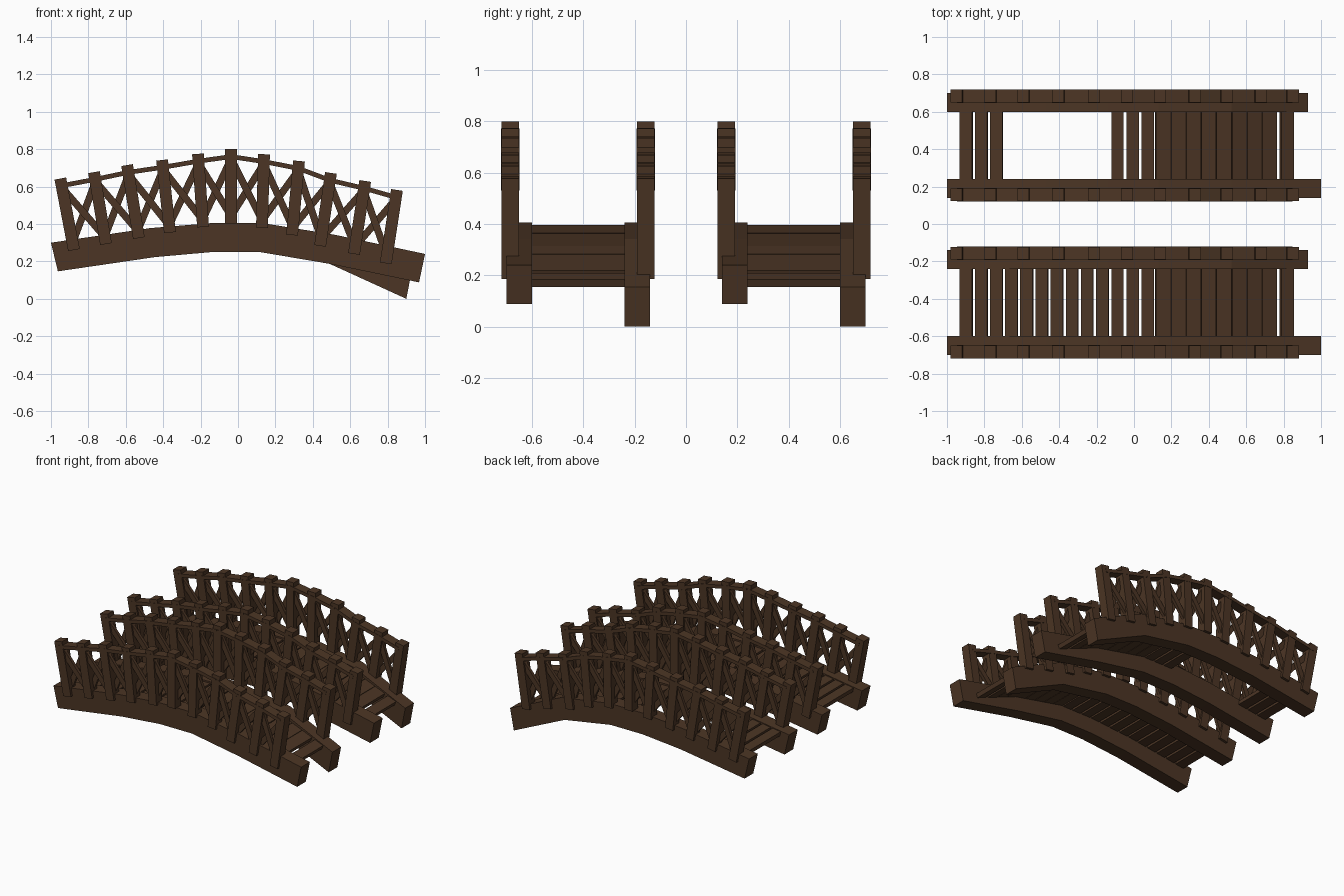
import bpy, bmesh
from mathutils import Vector

if "Cube" in bpy.data.objects:
    bpy.data.objects.remove(bpy.data.objects["Cube"])

wood = bpy.data.materials.new("dark brown wood")
wood.diffuse_color = (0.072, 0.036, 0.018, 1)
wood.use_nodes = True
wood.node_tree.nodes["Principled BSDF"].inputs["Base Color"].default_value = wood.diffuse_color


def prism(bm, outline, y0, y1):
    """Extrude an x/z outline from y0 to y1."""
    a = [bm.verts.new((x, y0, z)) for x, z in outline]
    b = [bm.verts.new((x, y1, z)) for x, z in outline]
    n = len(a)
    bm.faces.new(a)
    bm.faces.new(b[::-1])
    for i in range(n):
        bm.faces.new((a[i], b[i], b[(i + 1) % n], a[(i + 1) % n]))


def bar(bm, p, q, width, y0, y1):
    """Straight board from p to q in the x/z plane."""
    p, q = Vector(p), Vector(q)
    d = (q - p).normalized() * width / 2
    s = Vector((-d.y, d.x))
    prism(bm, [p + s, p - s, q - s, q + s], y0, y1)


def finish(bm, name):
    bmesh.ops.recalc_face_normals(bm, faces=bm.faces)
    me = bpy.data.meshes.new(name)
    bm.to_mesh(me)
    bm.free()
    me.materials.append(wood)
    bpy.context.collection.objects.link(bpy.data.objects.new(name, me))


def lerp(p, q, t):
    return Vector(p).lerp(Vector(q), t)


def curve(points, x):
    """Height and slope of a polyline at x."""
    for (x0, z0), (x1, z1) in zip(points, points[1:]):
        if x <= x1:
            m = (z1 - z0) / (x1 - x0)
            return z0 + m * (x - x0), m


# arched beams: shared arch, two different right ends
left = [(0.118, 0.25), (-0.14, 0.25), (-0.444, 0.223), (-0.963, 0.147),
        (-1.0, 0.30), (-0.47, 0.378), (-0.14, 0.405), (0.13, 0.405)]
beam_high = left + [(0.52, 0.342), (1.0, 0.24), (0.968, 0.088), (0.49, 0.187)]
beam_low = left + [(0.52, 0.342), (0.93, 0.155), (0.90, 0.0), (0.49, 0.187)]

# railing posts
tops = [(-.95, .643), (-.77, .677), (-.593, .715), (-.406, .742), (-.214, .775),
        (-.037, .80), (.139, .773), (.326, .737), (.497, .673), (.68, .63), (.85, .582)]
feet = [(-.877, .261), (-.706, .293), (-.53, .325), (-.364, .354), (-.187, .384),
        (-.037, .403), (.128, .38), (.289, .341), (.439, .283), (.62, .24), (.79, .19)]

# path of the plank tops
deck = [(-1.0, .295), (-0.47, .368), (-0.14, .394), (0.13, .394), (0.52, .315), (1.0, .125)]


def railing(name, y0, y1, side):
    bm = bmesh.new()
    for f, t in zip(feet, tops):
        bar(bm, f, t, 0.063, y0, y1)
    finish(bm, name + "_posts")

    # flat handrail
    bm = bmesh.new()
    for i in range(10):
        bar(bm, lerp(feet[i], tops[i], .9), lerp(feet[i + 1], tops[i + 1], .9),
            0.025, y0 - .002, y1 + .002)
    finish(bm, name + "_handrail")

    # crossed braces
    bm = bmesh.new()
    mid = (y0 + y1) / 2
    for i in range(10):
        hi = [lerp(feet[k], tops[k], .87) for k in (i, i + 1)]
        lo = [lerp(feet[k], tops[k], .10) for k in (i, i + 1)]
        bar(bm, hi[0], lo[1], 0.038, mid - .022, mid)
        bar(bm, lo[0], hi[1], 0.038, mid, mid + .022)
    finish(bm, name + "_braces")


def bridge(name, y, missing):
    # y is the centre line of the bridge
    for part, prof, a, b in (("front_beam", beam_high, -.28, -.18),
                             ("back_beam", beam_low, .18, .28)):
        bm = bmesh.new()
        prism(bm, prof, y + a, y + b)
        finish(bm, name + "_" + part)
    railing(name + "_front_railing", y - .298, y - .23, -1)
    railing(name + "_back_railing", y + .23, y + .298, 1)

    # deck planks
    bm = bmesh.new()
    for i in range(22):
        if i in missing:
            continue
        x = -0.897 + i * 0.0809 + (0.015 if i == 21 else 0)
        z, m = curve(deck, x)
        half = 0.039 if 13 <= i <= 20 else 0.033
        bar(bm, (x - half, z - m * half - .015), (x + half, z + m * half - .015),
            0.03, y - .19, y + .19)
    finish(bm, name + "_planks")


bridge("intact_bridge", -0.42, ())
bridge("broken_bridge", 0.42, range(3, 10))
